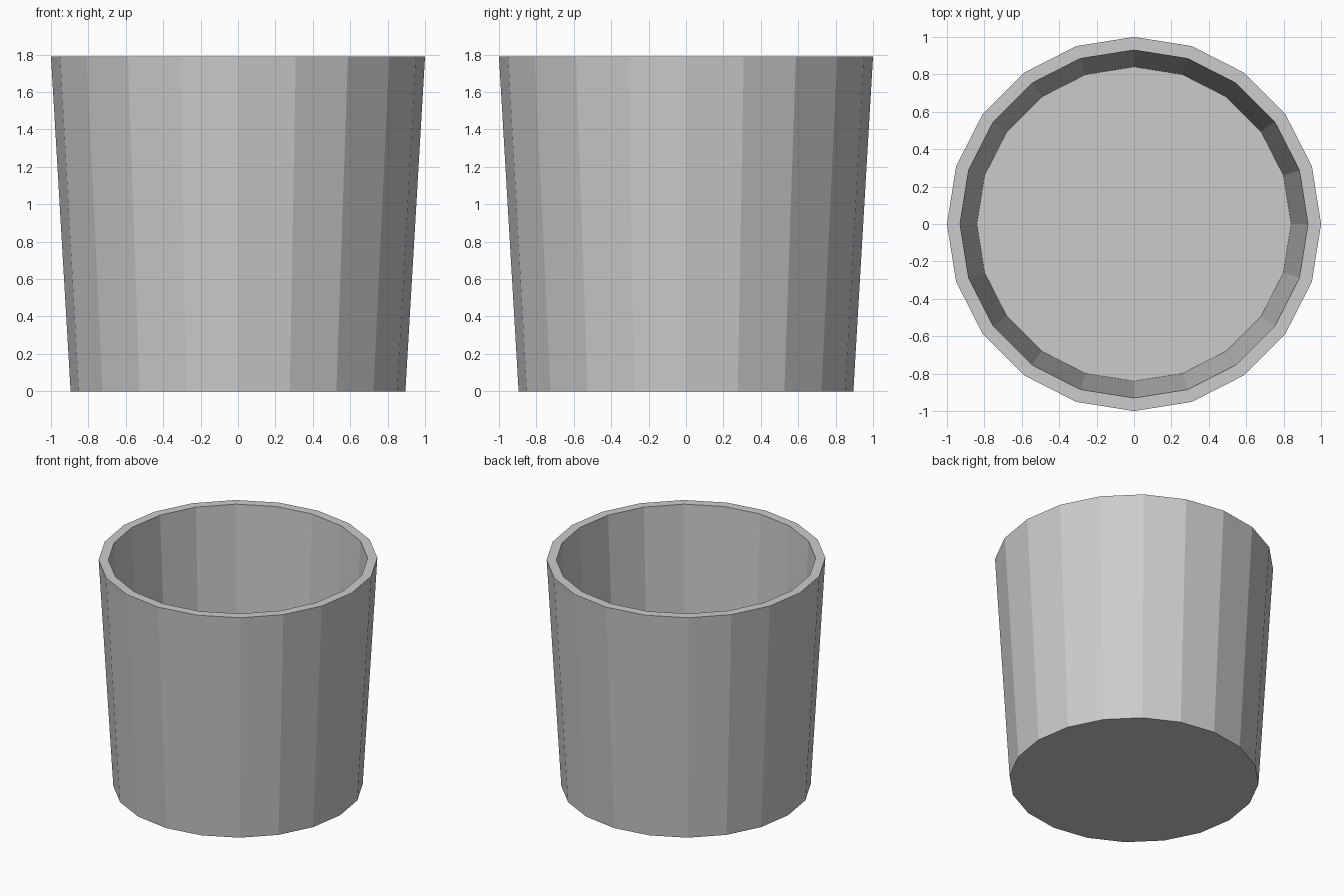
import bpy, bmesh
from math import cos, sin, tau

if "Cube" in bpy.data.objects:
    bpy.data.objects.remove(bpy.data.objects["Cube"])

SIDES = 20
# Cup profile (radius, height): outer base, outer rim, inner rim, inner floor
PROFILE = [(0.895, 0.0), (1.0, 1.79), (0.93, 1.79), (0.84, 0.13)]

bm = bmesh.new()
rings = [[bm.verts.new((r * cos(tau * i / SIDES), r * sin(tau * i / SIDES), z))
          for i in range(SIDES)] for r, z in PROFILE]

# Walls and rim
for a, b in zip(rings, rings[1:]):
    for i in range(SIDES):
        j = (i + 1) % SIDES
        bm.faces.new((a[i], a[j], b[j], b[i]))

# Underside and inner floor
bm.faces.new(rings[0][::-1])
bm.faces.new(rings[-1])
bmesh.ops.recalc_face_normals(bm, faces=bm.faces)

mesh = bpy.data.meshes.new("cup")
bm.to_mesh(mesh)
bm.free()
cup = bpy.data.objects.new("cup", mesh)
bpy.context.collection.objects.link(cup)
